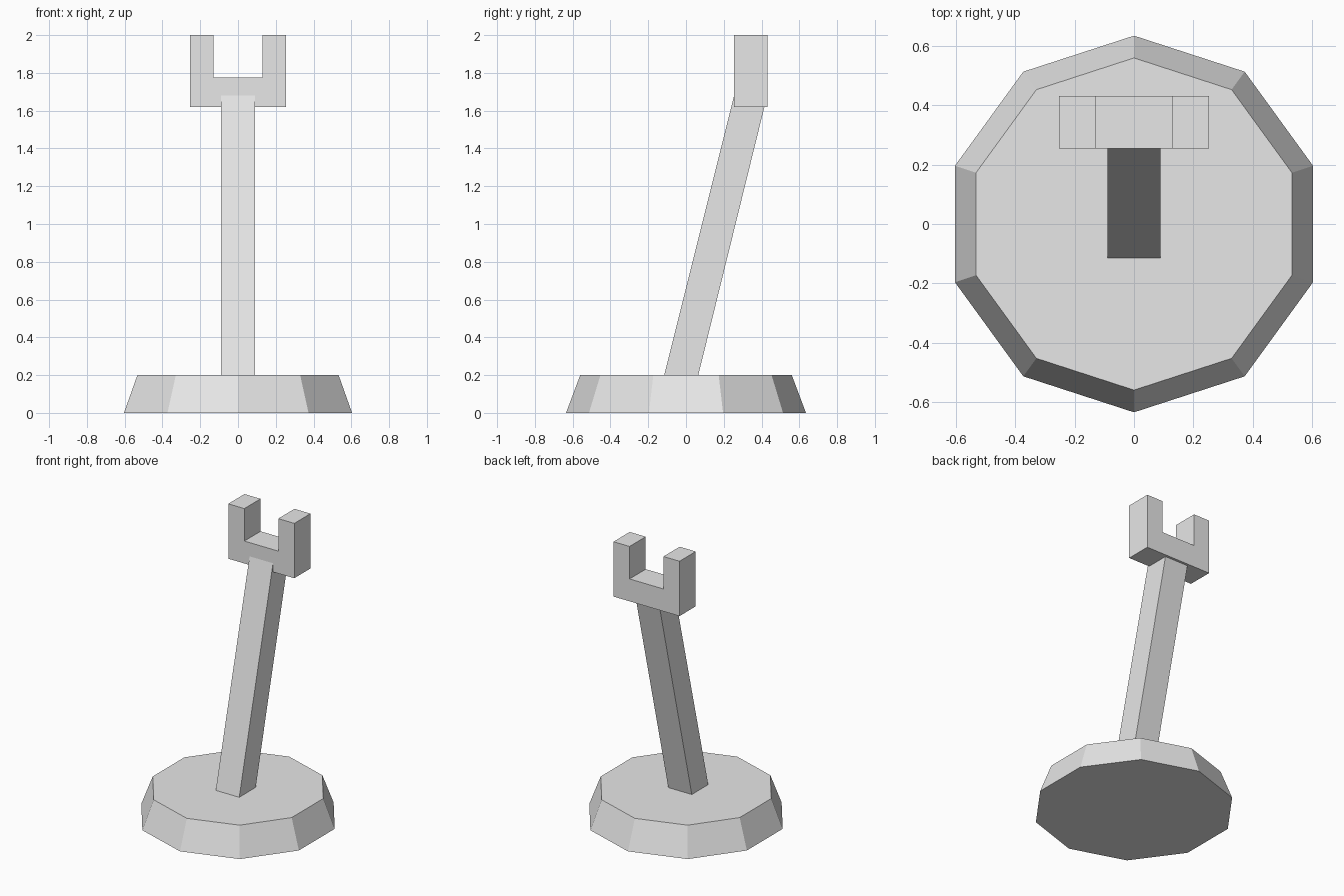
import bpy, bmesh
from math import pi

cube = bpy.data.objects.get("Cube")
if cube:
    bpy.data.objects.remove(cube, do_unlink=True)

GREY = (0.8, 0.8, 0.8, 1)
grey = bpy.data.materials.new("light_grey")
grey.use_nodes = True
grey.diffuse_color = GREY
grey.node_tree.nodes["Principled BSDF"].inputs["Base Color"].default_value = GREY


def finish(name, bm):
    bmesh.ops.recalc_face_normals(bm, faces=bm.faces)
    mesh = bpy.data.meshes.new(name)
    bm.to_mesh(mesh)
    bm.free()
    mesh.materials.append(grey)
    obj = bpy.data.objects.new(name, mesh)
    bpy.context.collection.objects.link(obj)
    return obj


def extrude_profile(name, points, offset):
    """Close a flat outline and extrude it along the offset."""
    bm = bmesh.new()
    face = bm.faces.new([bm.verts.new(p) for p in points])
    new = bmesh.ops.extrude_face_region(bm, geom=[face], use_keep_orig=True)["geom"]
    bmesh.ops.translate(bm, vec=offset,
                        verts=[v for v in new if isinstance(v, bmesh.types.BMVert)])
    return finish(name, bm)


# Ten-sided tapered base with a corner facing the front
bpy.ops.mesh.primitive_cone_add(vertices=10, radius1=0.635, radius2=0.56, depth=0.2,
                                location=(0, 0, 0.1))
base = bpy.context.object
base.name = "base"
base.data.materials.append(grey)

# Square post leaning backward, its end buried in the fork
post_side = [(-0.115, 0.2), (0.065, 0.2), (0.415, 1.62), (0.425, 1.66), (0.255, 1.68)]
extrude_profile("leaning_post", [(-0.09, y, z) for y, z in post_side], (0.18, 0, 0))

# U-shaped fork on top of the post
half = [(0.253, 1.62), (0.253, 2.0), (0.13, 2.0), (0.13, 1.775)]
outline = half + [(-x, z) for x, z in reversed(half)]
extrude_profile("fork", [(x, 0.255, z) for x, z in outline], (0, 0.177, 0))
